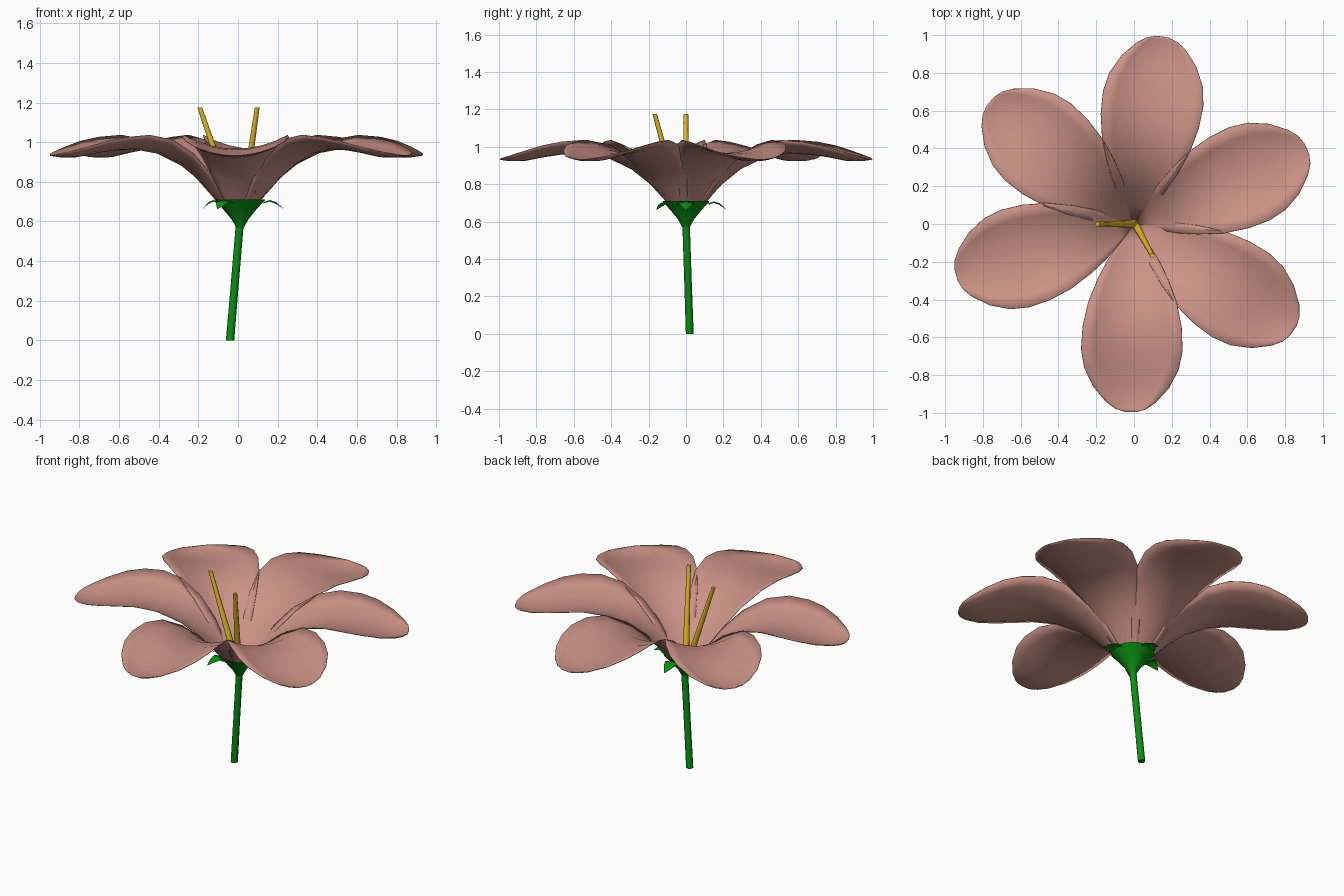
import bpy, bmesh, math
from mathutils import Vector

if "Cube" in bpy.data.objects:
    bpy.data.objects.remove(bpy.data.objects["Cube"])


def material(name, rgb):
    m = bpy.data.materials.new(name)
    m.diffuse_color = (*rgb, 1)
    m.use_nodes = True
    m.node_tree.nodes["Principled BSDF"].inputs["Base Color"].default_value = m.diffuse_color
    return m


PINK = material("petal pink", (0.60, 0.29, 0.24))
GREEN = material("leaf green", (0.003, 0.28, 0.006))
YELLOW = material("stamen yellow", (0.78, 0.50, 0.02))


def finish(name, rows, mat, closed=False, caps=False):
    """Skin a list of equal-length point rows into a smooth mesh object."""
    bm = bmesh.new()
    grid = [[bm.verts.new(p) for p in row] for row in rows]
    n = len(grid[0])
    for a, b in zip(grid, grid[1:]):
        for j in range(n if closed else n - 1):
            k = (j + 1) % n
            bm.faces.new((a[j], a[k], b[k], b[j]))
    if caps:
        bm.faces.new(grid[0][::-1])
        bm.faces.new(grid[-1])
    # sheets are wound so that their upper side faces up
    if not closed:
        bmesh.ops.reverse_faces(bm, faces=bm.faces[:])
    mesh = bpy.data.meshes.new(name)
    bm.to_mesh(mesh)
    bm.free()
    mesh.materials.append(mat)
    ob = bpy.data.objects.new(name, mesh)
    bpy.context.collection.objects.link(ob)
    for p in mesh.polygons:
        p.use_smooth = len(p.vertices) == 4
    return ob


def blade(name, sections, angle, scale, mat, cols, thick=0):
    """Leaf-like sheet: sections are (radius, height, half width, edge lift)."""
    a = math.radians(angle)
    out, side = Vector((math.cos(a), math.sin(a), 0)), Vector((-math.sin(a), math.cos(a), 0))
    rows = []
    for r, z, w, lift in sections:
        row = []
        for j in range(cols + 1):
            v = 2 * j / cols - 1
            row.append(out * r * scale + side * w * v + Vector((0, 0, z + lift * v * v)))
        rows.append(row)
    ob = finish(name, rows, mat)
    if thick:
        mod = ob.modifiers.new("thickness", 'SOLIDIFY')
        mod.thickness = thick
        mod.offset = 0
    return ob


def tube(name, rings, mat, sides, caps=True):
    """Tapered tube through rings of (x, y, z, radius)."""
    rows = [[Vector((x + r * math.cos(t), y + r * math.sin(t), z))
             for t in (2 * math.pi * j / sides for j in range(sides))]
            for x, y, z, r in rings]
    return finish(name, rows, mat, closed=True, caps=caps)


# Petals: channelled along the middle, with raised edges and a lowered tip
petal = [(0.015, 0.60, 0.015, 0.0), (0.09, 0.69, 0.07, 0.02), (0.19, 0.80, 0.135, 0.045),
         (0.29, 0.88, 0.185, 0.06), (0.42, 0.942, 0.235, 0.07), (0.55, 0.965, 0.262, 0.07),
         (0.67, 0.96, 0.268, 0.065), (0.77, 0.945, 0.25, 0.06), (0.87, 0.925, 0.20, 0.05),
         (0.95, 0.925, 0.13, 0.025), (0.985, 0.93, 0.08, 0.01), (1.0, 0.933, 0.03, 0.0)]
for i, (ang, length) in enumerate([(81.3, 1.003), (23.5, 0.998), (-33.7, 1.015),
                                   (-91, 0.995), (-163.8, 0.98), (139.5, 1.0)]):
    blade(f"petal_{i + 1}", petal, ang, length, PINK, 8, thick=0.004)

# Leaning stem
tube("stem", [(-0.04, 0.02, 0, 0.021), (-0.015, 0.01, 0.3, 0.02), (0.01, 0, 0.6, 0.02)], GREEN, 8)

# Flared green cup under the petals
tube("calyx", [(0.01, 0, 0.57, 0.02), (0.01, 0, 0.61, 0.042), (0.01, 0, 0.66, 0.082),
               (0.01, 0, 0.71, 0.128)], GREEN, 12, caps=False)

# Curled sepal tips
sepal = [(0.118, 0.698, 0.05, -0.008), (0.145, 0.708, 0.042, -0.008),
         (0.175, 0.698, 0.03, -0.01), (0.21, 0.663, 0.003, 0.0)]
for i, (ang, length) in enumerate([(0, 1.1), (90, 1.03), (180, 0.85), (237, 0.9)]):
    blade(f"sepal_{i + 1}", sepal, ang, length, GREEN, 2)

# Two stamens leaning out of the throat
for i, (base, tip) in enumerate([((0.0, 0.0), (-0.193, 0.0)), ((0.015, -0.015), (0.097, -0.167))]):
    tube(f"stamen_{i + 1}", [(*base, 0.61, 0.021), (*tip, 1.175, 0.012)], YELLOW, 8)
